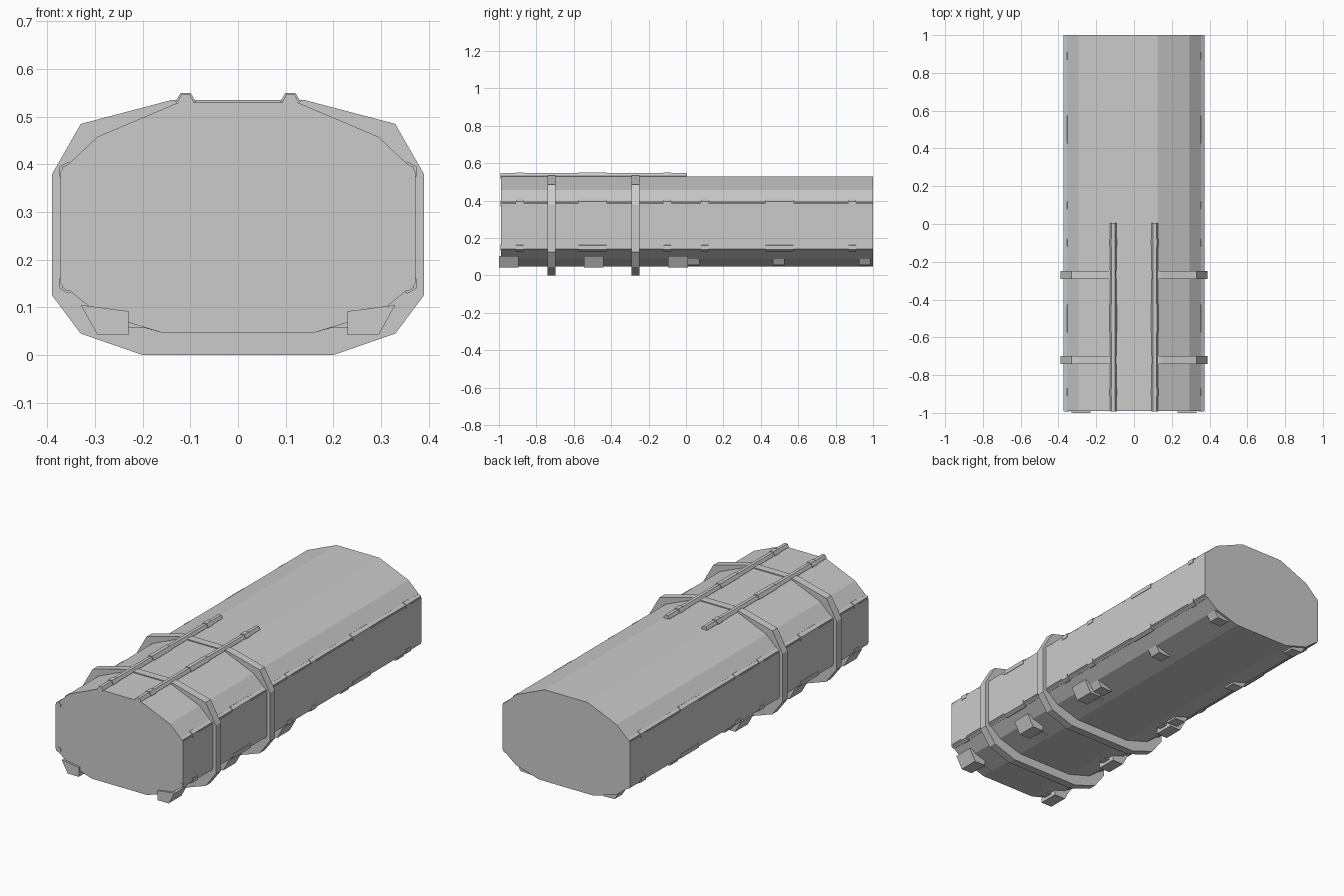
import bpy, bmesh, math

cube = bpy.data.objects.get("Cube")
if cube:
    bpy.data.objects.remove(cube, do_unlink=True)

grey = bpy.data.materials.new("plain grey")
grey.use_nodes = True
colour = (0.6, 0.6, 0.6, 1)
grey.diffuse_color = colour
grey.node_tree.nodes["Principled BSDF"].inputs["Base Color"].default_value = colour


def prism(bm, profile, y0, y1):
    """Extrude a closed x-z profile along y."""
    face = bm.faces.new([bm.verts.new((x, y0, z)) for x, z in profile])
    out = bmesh.ops.extrude_face_region(bm, geom=[face])["geom"]
    moved = [v for v in out if isinstance(v, bmesh.types.BMVert)]
    bmesh.ops.translate(bm, verts=moved, vec=(0, y1 - y0, 0))


def finish(name, bm):
    bmesh.ops.recalc_face_normals(bm, faces=bm.faces)
    mesh = bpy.data.meshes.new(name)
    bm.to_mesh(mesh)
    bm.free()
    mesh.materials.append(grey)
    obj = bpy.data.objects.new(name, mesh)
    bpy.context.collection.objects.link(obj)


def mirrored(half):
    """Close a right-hand outline with its mirror image."""
    return half + [(-x, z) for x, z in reversed(half)]


def hexagon(x, z, r, turn):
    angles = [turn + i * math.pi / 3 for i in range(6)]
    return [(x + r * math.cos(a), z + r * math.sin(a)) for a in angles]


def rod(name, x, z, radius, sleeve_radius, y0, y1, sleeves, turn):
    bm = bmesh.new()
    prism(bm, hexagon(x, z, radius, turn), y0, y1)
    for centre, half in sleeves:
        prism(bm, hexagon(x, z, sleeve_radius, turn), centre - half, centre + half)
    finish(name, bm)


# Main container shell
bm = bmesh.new()
prism(bm, mirrored([(0.16, 0.047), (0.295, 0.088), (0.372, 0.15),
                    (0.372, 0.385), (0.295, 0.458), (0.125, 0.53)]), -0.99, 1.0)
finish("container_body", bm)

# Raised straps around the front half
strap = mirrored([(0.2, 0.0), (0.33, 0.045), (0.39, 0.125),
                  (0.39, 0.38), (0.33, 0.485), (0.14, 0.535)])
for label, y in (("front", -0.72), ("middle", -0.27)):
    bm = bmesh.new()
    prism(bm, strap, y - 0.021, y + 0.021)
    finish(label + "_strap", bm)

# Sleeved rods along the long edges and on the roof
front_sleeves = [(-0.89, 0.02), (-0.5, 0.075), (-0.1, 0.02)]
all_sleeves = front_sleeves + [(-y, half) for y, half in front_sleeves]
for side, s in (("left", 1), ("right", -1)):
    for level, z in (("upper", 0.385), ("lower", 0.15)):
        rod(f"{side}_{level}_rod", s * 0.356, z, 0.016, 0.021,
            -0.992, 1.0, all_sleeves, math.pi / 6)
    rod(side + "_roof_rod", s * 0.11, 0.532, 0.017, 0.021, -0.992, 0.005,
        front_sleeves, 0)

    # Large feet with a slim inward arm
    foot = [(0.23, 0.042), (0.295, 0.042), (0.33, 0.105), (0.23, 0.092)]
    arm = [(0.16, 0.047), (0.2, 0.058), (0.24, 0.058), (0.24, 0.08)]
    for i, y in enumerate((-1.0, -0.545, -0.095)):
        bm = bmesh.new()
        prism(bm, [(s * x, z) for x, z in foot], y, y + 0.105)
        prism(bm, [(s * x, z) for x, z in arm], y + 0.03, y + 0.075)
        finish(f"{side}_foot_{i + 1}", bm)

    # Small rear pads
    pad = [(0.21, 0.052), (0.275, 0.055), (0.3, 0.095), (0.21, 0.08)]
    for i, y in enumerate((0.01, 0.465, 0.925)):
        bm = bmesh.new()
        prism(bm, [(s * x, z) for x, z in pad], y, y + 0.062)
        finish(f"{side}_rear_pad_{i + 1}", bm)
